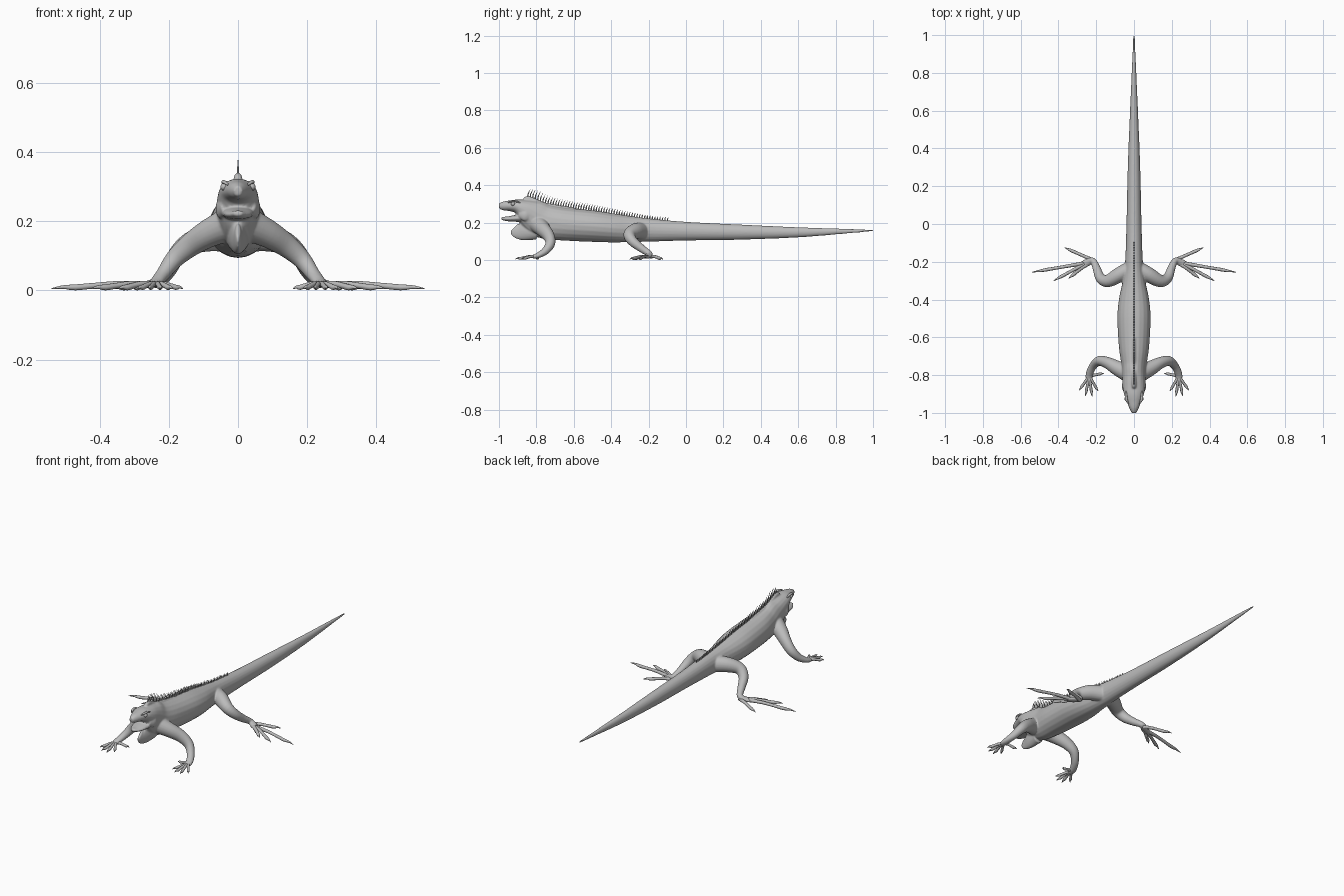
import bpy, bmesh, math
from mathutils import Vector

if "Cube" in bpy.data.objects:
    bpy.data.objects.remove(bpy.data.objects["Cube"])

skin = bpy.data.materials.new("grey_skin")
skin.use_nodes = True
GREY = (0.5, 0.5, 0.5, 1)
skin.diffuse_color = GREY
skin.node_tree.nodes["Principled BSDF"].inputs["Base Color"].default_value = GREY


def refine(rows, steps=5):
    """Catmull-Rom through rows of x, y, z, half width, half height."""
    out = []
    for i in range(len(rows) - 1):
        a, b = rows[max(i - 1, 0)], rows[i]
        c, d = rows[i + 1], rows[min(i + 2, len(rows) - 1)]
        for s in range(steps):
            t = s / steps
            out.append([0.5 * (2 * q + (r - p) * t + (2 * p - 5 * q + 4 * r - e) * t * t
                               + (3 * q - p - 3 * r + e) * t ** 3)
                        for p, q, r, e in zip(a, b, c, d)])
    return out + [list(rows[-1])]


def add_tube(bm, rows, sides=20, mirror=1):
    """Closed tube of elliptical rings."""
    rings = []
    for i, row in enumerate(rows):
        t = Vector(rows[min(i + 1, len(rows) - 1)][:3]) - Vector(rows[max(i - 1, 0)][:3])
        side = t.cross(Vector((0, 0, 1))).normalized()
        up = side.cross(t).normalized()
        ring = []
        for k in range(sides):
            a = math.tau * k / sides
            p = Vector(row[:3]) + side * row[3] * math.cos(a) + up * row[4] * math.sin(a)
            p.x *= mirror
            ring.append(bm.verts.new(p))
        rings.append(ring)
    for r0, r1 in zip(rings, rings[1:]):
        for k in range(sides):
            j = (k + 1) % sides
            bm.faces.new((r0[k], r0[j], r1[j], r1[k]))
    bm.faces.new(rings[0])
    bm.faces.new(rings[-1])


def finish(bm, name):
    bmesh.ops.recalc_face_normals(bm, faces=bm.faces)
    for f in bm.faces:
        f.smooth = True
    mesh = bpy.data.meshes.new(name)
    bm.to_mesh(mesh)
    bm.free()
    mesh.materials.append(skin)
    ob = bpy.data.objects.new(name, mesh)
    bpy.context.collection.objects.link(ob)
    return ob


def spine_line(rows):
    return refine([(0, *r) for r in rows])


# Head, trunk and tail: y, z, half width, half height
trunk = spine_line([
    (-1.0, .288, .012, .014), (-.975, .289, .025, .024), (-.94, .290, .039, .029),
    (-.90, .286, .053, .039), (-.86, .265, .060, .063), (-.81, .233, .062, .090),
    (-.75, .205, .066, .092), (-.65, .192, .080, .088), (-.5, .181, .088, .084),
    (-.4, .172, .080, .078), (-.3, .165, .060, .070), (-.2, .160, .047, .062),
    (0, .154, .040, .050), (.3, .149, .033, .040), (.6, .148, .021, .027),
    (.85, .154, .010, .013), (1.0, .158, .004, .004)])
jaw = spine_line([(-.85, .226, .050, .026), (-.92, .222, .044, .017),
                  (-.96, .220, .031, .012), (-.987, .224, .013, .008)])
dewlap = spine_line([(-.918, .175, .006, .030), (-.90, .160, .014, .045),
                     (-.86, .155, .026, .050), (-.80, .155, .035, .045)])
nape = spine_line([(-.865, .320, .012, .010), (-.84, .325, .012, .016),
                   (-.75, .295, .010, .012), (-.6, .272, .008, .008)])

# Limbs and cheeks for the left side, mirrored below
front_leg = refine([
    (.02, -.795, .195, .050, .050), (.085, -.765, .165, .040, .041),
    (.14, -.735, .130, .031, .034), (.185, -.725, .090, .026, .027),
    (.215, -.75, .050, .021, .021), (.235, -.79, .025, .020, .015),
    (.238, -.82, .017, .018, .010)])
hind_leg = refine([
    (.02, -.235, .155, .040, .045), (.08, -.27, .155, .040, .042),
    (.14, -.302, .135, .033, .033), (.178, -.285, .100, .027, .027),
    (.198, -.235, .060, .021, .021), (.218, -.195, .032, .017, .016),
    (.25, -.205, .020, .020, .012), (.285, -.217, .015, .014, .009)])
cheek = refine([(.044, -.895, .245, .006, .014), (.050, -.86, .238, .015, .030),
                (.046, -.825, .232, .008, .018)])

bm = bmesh.new()
for part in (trunk, jaw, dewlap, nape):
    add_tube(bm, part)
for m in (1, -1):
    for part in (front_leg, hind_leg, cheek):
        add_tube(bm, part, 20, m)
body = finish(bm, "body")
fuse = body.modifiers.new("fuse", 'REMESH')
fuse.mode = 'VOXEL'
fuse.voxel_size = 0.004
fuse.use_smooth_shade = True
soften = body.modifiers.new("soften", 'SMOOTH')
soften.factor = 0.5
soften.iterations = 6


# Toes: start and tip on the ground plane, with a knuckle and a claw
def toe(bm, start, tip, r, m):
    def at(t, z, w):
        return (start[0] + (tip[0] - start[0]) * t,
                start[1] + (tip[1] - start[1]) * t, z, w, w)
    add_tube(bm, refine([at(0, .018, r), at(.3, .019, r * .85), at(.55, .014, r * .8),
                         at(.75, .009, r * .85), at(.88, .010, r * .5),
                         at(1, .005, .0015)], 3), 10, m)


front_tips = [(.29, -.88), (.258, -.91), (.222, -.912), (.19, -.885), (.16, -.79)]
hind_toes = [((.265, -.208), (.54, -.255)), ((.26, -.21), (.425, -.30)),
             ((.25, -.212), (.345, -.287)), ((.24, -.21), (.31, -.255)),
             ((.22, -.19), (.367, -.125))]
for side, m in (("left", 1), ("right", -1)):
    bm = bmesh.new()
    for tip in front_tips:
        toe(bm, (.237, -.805), tip, .009, m)
    finish(bm, side + "_front_toes")
    bm = bmesh.new()
    for start, tip in hind_toes:
        toe(bm, start, tip, .0105, m)
    finish(bm, side + "_hind_toes")

    # Eye with a brow fold above it
    bm = bmesh.new()
    bmesh.ops.create_uvsphere(bm, u_segments=16, v_segments=10, radius=.011)
    bmesh.ops.translate(bm, verts=bm.verts, vec=(m * .040, -.925, .300))
    finish(bm, side + "_eye")
    bm = bmesh.new()
    add_tube(bm, refine([(.030, -.95, .307, .003, .003), (.040, -.93, .314, .007, .005),
                         (.042, -.905, .313, .006, .005), (.042, -.885, .306, .003, .003)]),
             10, m)
    finish(bm, side + "_brow")


# Crest of thin spines along the back
def back_height(y):
    for a, b in zip(trunk, trunk[1:]):
        if a[1] <= y <= b[1]:
            t = (y - a[1]) / (b[1] - a[1])
            return (a[2] + a[4]) * (1 - t) + (b[2] + b[4]) * t


bm = bmesh.new()
COUNT = 56
for i in range(COUNT):
    t = i / (COUNT - 1)
    y = -.85 + .75 * t
    h = .016 + .036 * (1 - t) ** 1.5
    z = back_height(y)
    add_tube(bm, [(0, y, z - .008, .004, .005), (0, y + h * .12, z + h * .5, .0025, .0035),
                  (0, y + h * .35, z + h, .0006, .0006)], 6)
finish(bm, "crest_spines")
